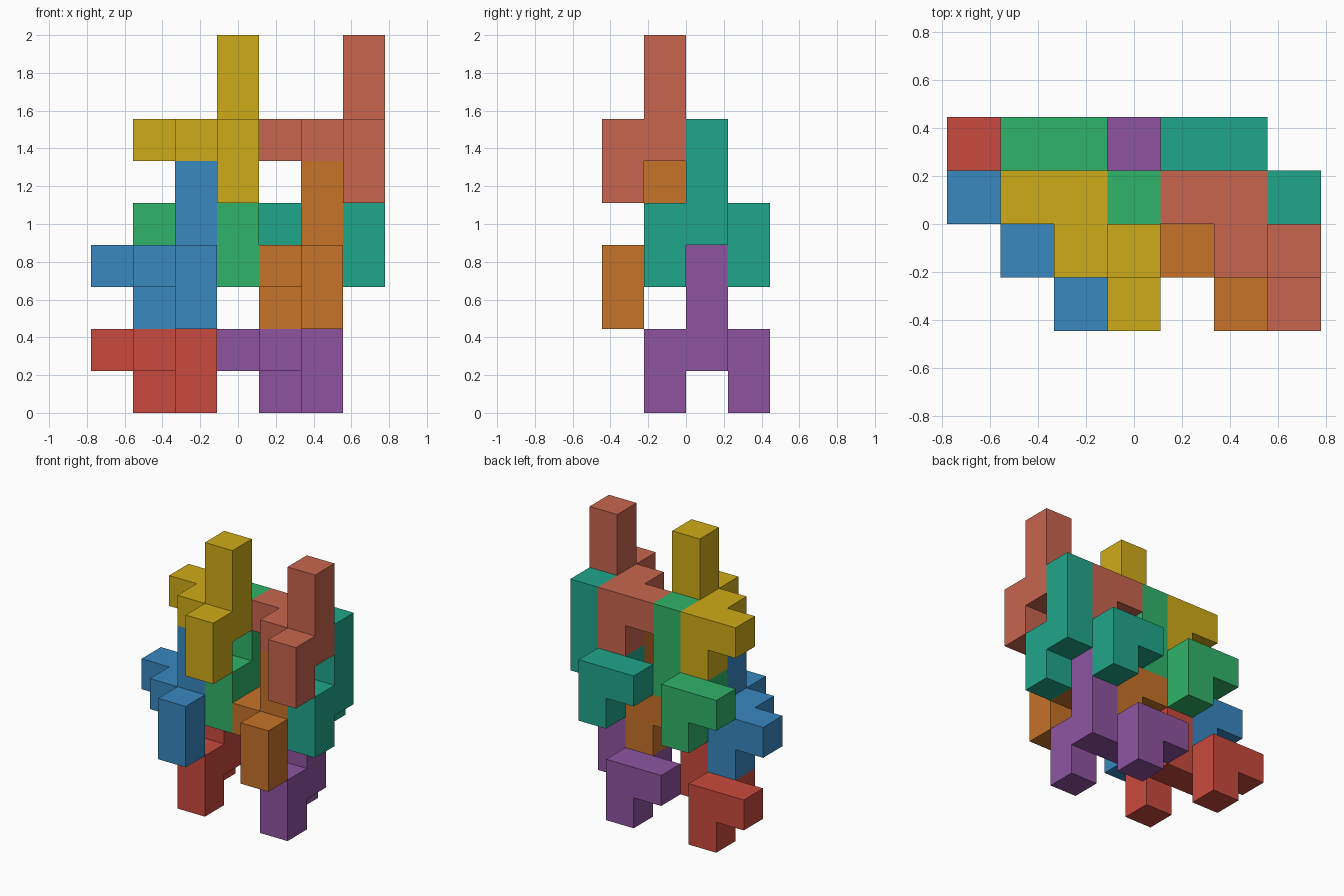
import bpy
import bmesh
from mathutils import Vector

if "Cube" in bpy.data.objects:
    bpy.data.objects.remove(bpy.data.objects["Cube"])

U = 2 / 9                            # edge of one cube
ORIGIN = Vector((-3.5, -2, 0))       # grid corner, in cubes

# One interlocking piece: zigzag layer, two legs, tall post
PIECE = [(2, 0, 1), (2, 1, 1), (1, 1, 1), (1, 2, 1), (0, 2, 1),
         (2, 0, 0), (1, 2, 0),
         (2, 1, 2), (2, 1, 3)]

# Name, grid offset and colour of each copy
COPIES = [("red_piece", (0, 1, 0), "C94A3D"),
          ("blue_piece", (0, 0, 2), "3888C0"),
          ("green_piece", (1, 1, 3), "30B368"),
          ("yellow_piece", (1, 0, 5), "CFAB18"),
          ("purple_piece", (3, 1, 0), "8E54A0"),
          ("orange_piece", (3, 0, 2), "C77228"),
          ("teal_piece", (4, 1, 3), "20A68A"),
          ("salmon_piece", (4, 0, 5), "C8654E")]


def linear(hex_colour):
    srgb = [int(hex_colour[i:i + 2], 16) / 255 for i in (0, 2, 4)]
    return [((c + 0.055) / 1.055) ** 2.4 for c in srgb] + [1]


def piece_mesh(name):
    """Outer skin of the joined cubes, without inner walls."""
    bm = bmesh.new()
    cells = set(PIECE)
    for cell in PIECE:
        centre = Vector(cell) + Vector((0.5, 0.5, 0.5))
        for axis in range(3):
            for sign in (-1, 1):
                n = Vector((0, 0, 0))
                n[axis] = sign
                if tuple(int(a + b) for a, b in zip(cell, n)) in cells:
                    continue
                u = Vector((0, 0, 0))
                u[(axis + 1) % 3] = 0.5
                v = n.cross(u)
                mid = centre + n * 0.5
                bm.faces.new([bm.verts.new((mid + p) * U)
                              for p in (-u - v, u - v, u + v, v - u)])
    bmesh.ops.remove_doubles(bm, verts=bm.verts, dist=1e-4)
    bmesh.ops.dissolve_limit(bm, angle_limit=0.01, verts=bm.verts, edges=bm.edges)
    bmesh.ops.recalc_face_normals(bm, faces=bm.faces)
    mesh = bpy.data.meshes.new(name)
    bm.to_mesh(mesh)
    bm.free()
    return mesh


# Stack the eight copies
for name, offset, colour in COPIES:
    obj = bpy.data.objects.new(name, piece_mesh(name))
    obj.location = (Vector(offset) + ORIGIN) * U
    mat = bpy.data.materials.new(name + "_colour")
    mat.diffuse_color = linear(colour)
    mat.use_nodes = True
    mat.node_tree.nodes["Principled BSDF"].inputs["Base Color"].default_value = mat.diffuse_color
    obj.data.materials.append(mat)
    bpy.context.collection.objects.link(obj)
